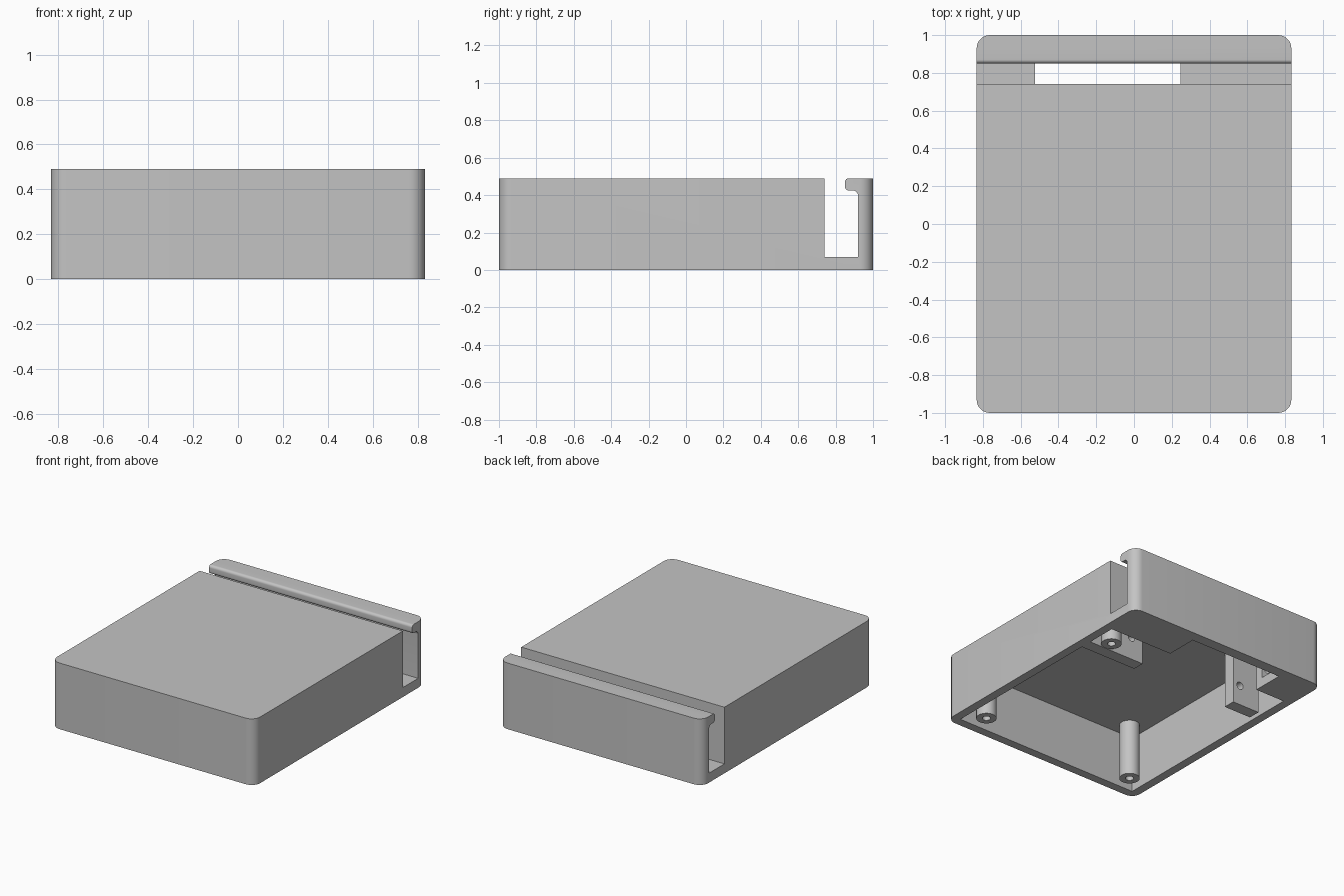
import bpy, bmesh
from math import pi, cos, sin, radians
from mathutils import Vector

cube = bpy.data.objects.get("Cube")
if cube:
    bpy.data.objects.remove(cube, do_unlink=True)

grey = bpy.data.materials.new("light_grey_plastic")
grey.use_nodes = True
colour = (0.55, 0.55, 0.55, 1)
grey.diffuse_color = colour
grey.node_tree.nodes["Principled BSDF"].inputs["Base Color"].default_value = colour

H, WALL, CEIL = 0.49, 0.065, 0.42
HALF_X, HALF_Y = 0.833, 1.0


def arc(cx, cy, r, start, end, n=8):
    """Points along a circular arc, angles in degrees."""
    angles = [radians(start + (end - start) * i / n) for i in range(n + 1)]
    return [(cx + r * cos(a), cy + r * sin(a)) for a in angles]


def prism(name, outline, axis, low, high):
    """Extrude a 2D outline along an axis; the outline uses the other two axes in order."""
    def place(p, d):
        co = list(p)
        co.insert("xyz".index(axis), d)
        return Vector(co)
    bm = bmesh.new()
    face = bm.faces.new([bm.verts.new(place(p, low)) for p in outline])
    side = bmesh.ops.extrude_face_region(bm, geom=[face])["geom"]
    shift = place((0, 0), high - low)
    bmesh.ops.translate(bm, vec=shift, verts=[v for v in side if isinstance(v, bmesh.types.BMVert)])
    bmesh.ops.recalc_face_normals(bm, faces=bm.faces)
    mesh = bpy.data.meshes.new(name)
    bm.to_mesh(mesh)
    bm.free()
    mesh.materials.append(grey)
    obj = bpy.data.objects.new(name, mesh)
    bpy.context.collection.objects.link(obj)
    return obj


def block(name, x, y, z):
    return prism(name, [(x[0], y[0]), (x[1], y[0]), (x[1], y[1]), (x[0], y[1])], "z", *z)


def rod(name, centre, r, axis, low, high):
    return prism(name, arc(*centre, r, 0, 360, 32)[:-1], axis, low, high)


def cut(obj, *cutters):
    bpy.context.view_layer.objects.active = obj
    for cutter in cutters:
        cutter.hide_render = True
        mod = obj.modifiers.new("cut", "BOOLEAN")
        mod.operation, mod.solver, mod.object = "DIFFERENCE", "EXACT", cutter
        bpy.ops.object.modifier_apply(modifier=mod.name)
        bpy.data.objects.remove(cutter, do_unlink=True)


# Case: rounded rectangle, hollow from below
R = 0.07
outline = []
for sx, sy, a in ((1, 1, 0), (-1, 1, 90), (-1, -1, 180), (1, -1, 270)):
    outline += arc(sx * (HALF_X - R), sy * (HALF_Y - R), R, a, a + 90)
case = prism("case", outline, "z", 0, H)
inner = HALF_X - WALL
cavity = block("cavity_cutter", (-inner, inner), (-HALF_Y + WALL, 0.678), (-0.1, CEIL))

# Slot across the rear, leaving a rounded lip on the back wall
slot = [(0.74, 0.55), (0.74, 0.07), (0.92, 0.07)]
slot += arc(0.89, 0.395, 0.03, 0, 90)
slot += arc(0.87, 0.445, 0.02, 270, 180)
slot += arc(0.87, 0.47, 0.02, 180, 90)
slot += [(0.87, 0.55)]
slot = prism("slot_cutter", slot, "x", -1, 1)

# Opening through the slot floor and the partition, plus the screw holes
opening = block("opening_cutter", (-0.525, 0.245), (0.6, 0.918), (-0.1, 0.39))
SCREWS = ((-0.57, 0.15), (0.40, 0.17))
holes = [rod("hole_cutter", s, 0.028, "y", 0.6, 0.8) for s in SCREWS]
cut(case, cavity, slot, opening, *holes)
parts = [case]

# Brackets inside, drilled in line with the partition
for name, span, screw in (("right_bracket", (-0.735, -0.51), SCREWS[0]),
                          ("left_bracket", (0.30, inner + 0.01), SCREWS[1])):
    bracket = block(name, span, (0.36, 0.45), (0, CEIL + 0.01))
    cut(bracket, rod("hole_cutter", screw, 0.028, "y", 0.3, 0.5))
    parts.append(bracket)

# Screw posts hanging from the ceiling
for name, centre in (("front_left_post", (0.64, -0.81)),
                     ("front_right_post", (-0.64, -0.81)),
                     ("rear_left_post", (0.64, 0.522))):
    post = rod(name, centre, 0.07, "z", 0, CEIL + 0.01)
    cut(post, rod("bore_cutter", centre, 0.028, "z", -0.1, 0.3))
    parts.append(post)

# Smooth the round surfaces, keep the edges sharp
bpy.ops.object.select_all(action="DESELECT")
for obj in parts:
    obj.select_set(True)
bpy.context.view_layer.objects.active = case
bpy.ops.object.shade_smooth_by_angle(angle=radians(30))
